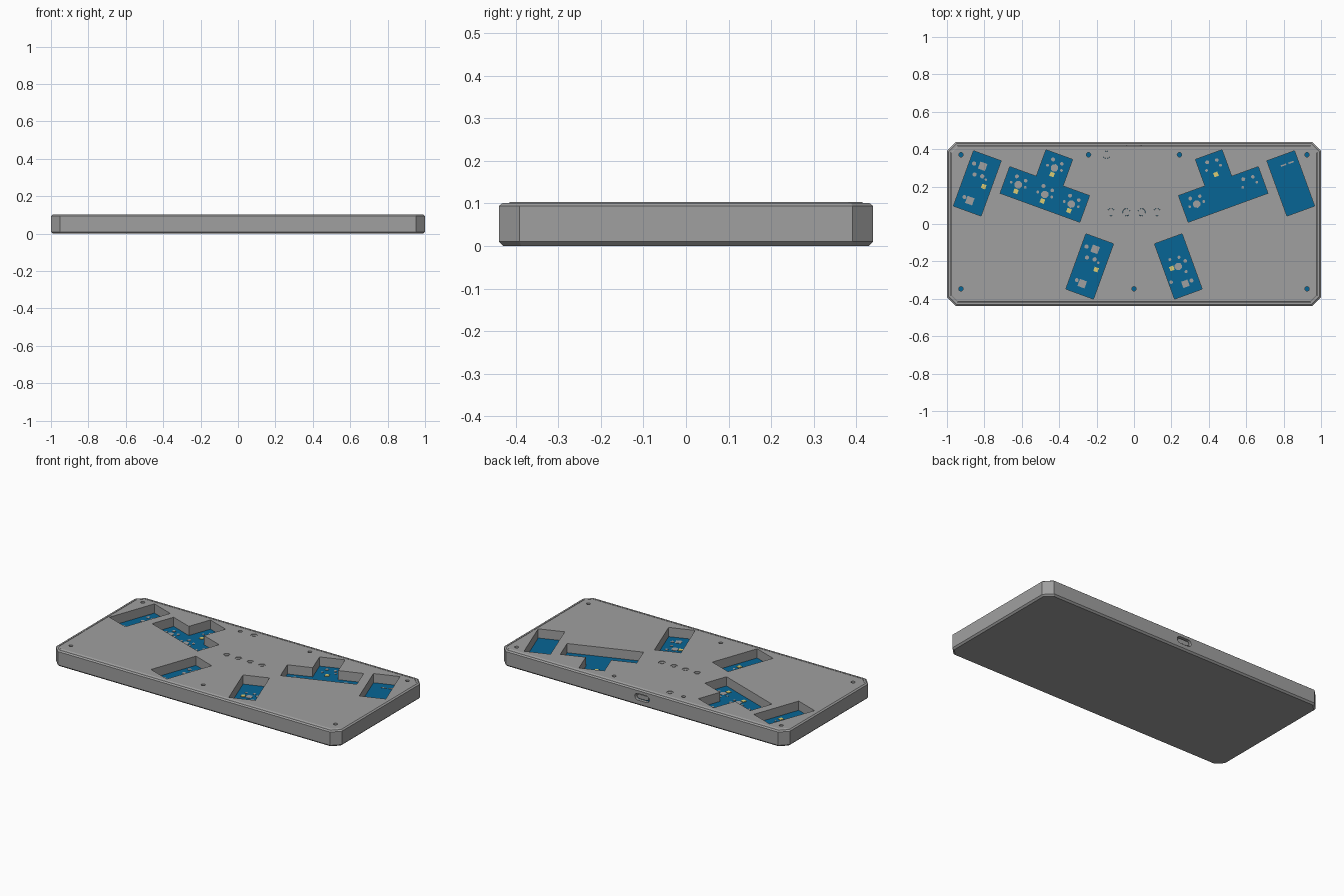
import bpy, bmesh
from math import radians, cos, sin, pi

cube = bpy.data.objects.get("Cube")
if cube:
    bpy.data.objects.remove(cube, do_unlink=True)


def material(name, rgb):
    m = bpy.data.materials.new(name)
    m.use_nodes = True
    m.diffuse_color = (*rgb, 1)
    m.node_tree.nodes["Principled BSDF"].inputs["Base Color"].default_value = (*rgb, 1)
    return m


GREY = material("case grey", (0.35, 0.35, 0.35))
BLUE = material("board blue", (0.002, 0.13, 0.3))
GOLD = material("pale gold", (0.72, 0.6, 0.17))


def loft(bm, rings):
    """Join equal-length rings of 3D points into a closed solid."""
    loops = [[bm.verts.new(p) for p in ring] for ring in rings]
    for a, b in zip(loops, loops[1:]):
        for i in range(len(a)):
            j = (i + 1) % len(a)
            bm.faces.new((a[i], a[j], b[j], b[i]))
    bm.faces.new(loops[0][::-1])
    bm.faces.new(loops[-1])


def prism(bm, outline, z0, z1):
    loft(bm, [[(x, y, z) for x, y in outline] for z in (z0, z1)])


def finish(bm, name, mat=None):
    bmesh.ops.recalc_face_normals(bm, faces=bm.faces)
    mesh = bpy.data.meshes.new(name)
    bm.to_mesh(mesh)
    bm.free()
    ob = bpy.data.objects.new(name, mesh)
    bpy.context.collection.objects.link(ob)
    if mat:
        mesh.materials.append(mat)
    return ob


def cut(ob, bm):
    """Subtract the solids in bm from ob."""
    cutter = finish(bm, "cutter")
    cutter.hide_render = True
    mod = ob.modifiers.new("cut", 'BOOLEAN')
    mod.operation, mod.solver, mod.object = 'DIFFERENCE', 'EXACT', cutter
    graph = bpy.context.evaluated_depsgraph_get()
    mesh = bpy.data.meshes.new_from_object(ob.evaluated_get(graph))
    ob.modifiers.clear()
    ob.data = mesh
    bpy.data.objects.remove(cutter, do_unlink=True)


def case_outline(d):
    """Rectangle with clipped corners, inset by d."""
    w, h, c = 1 - d, 0.439 - d, 0.048 - 0.586 * d
    quarter = [(w, h - c), (w - c, h)]
    return (quarter + [(-x, y) for x, y in quarter[::-1]]
            + [(-x, -y) for x, y in quarter] + [(x, -y) for x, y in quarter[::-1]])


def case_solid(levels):
    bm = bmesh.new()
    loft(bm, [[(x, y, z) for x, y in case_outline(d)] for d, z in levels])
    return bm


def disc(x, y, r, n=16):
    return [(x + r * cos(2 * pi * i / n), y + r * sin(2 * pi * i / n)) for i in range(n)]


def rect(w, h, x=0, y=0):
    return [(x + i * w / 2, y + j * h / 2) for i, j in ((-1, -1), (1, -1), (1, 1), (-1, 1))]


def place(outline, cx, cy, deg):
    """Turn an outline about its origin and move it."""
    c, s = cos(radians(deg)), sin(radians(deg))
    return [(cx + c * x - s * y, cy + s * x + c * y) for x, y in outline]


# Tray with bevelled rims and a hollow inside
tray = finish(case_solid([(0.01, 0), (0, 0.01), (0, 0.094), (0.009, 0.101), (0.02, 0.101),
                          (0.02, 0.025)]), "tray", GREY)

# Port opening in the back wall and its connector
port = [(s * (0.03 + 0.021 * cos(a * pi / 8)), s * 0.021 * sin(a * pi / 8))
        for s in (1, -1) for a in range(-4, 5)]
bm = bmesh.new()
loft(bm, [[(x, y, 0.055 + z) for x, z in port] for y in (0.408, 0.46)])
cut(tray, bm)
bm = bmesh.new()
loft(bm, [[(x * 0.8, y, 0.055 + z * 0.65) for x, z in port] for y in (0.40, 0.43)])
finish(bm, "port_connector", GREY)

# Deck with key openings, screw holes and button holes
deck = finish(case_solid([(0.021, 0.045), (0.021, 0.1), (0.027, 0.103)]), "deck", GREY)
P = 0.151
tee = [(-1.5, -.5), (1.5, -.5), (1.5, .5), (.5, .5), (.5, 1.5), (-.5, 1.5), (-.5, .5), (-1.5, .5)]
tee = [(x * P, y * P) for x, y in tee]
pair = rect(0.157, 0.314)
CLUSTER, OUTER, THUMB = (0.477, 0.158), (0.838, 0.217), (0.237, -0.227)
BUTTONS = [(x, 0.063) for x in (-0.123, -0.041, 0.041, 0.123)] + [(-0.147, 0.37)]
SCREWS = [(s * x, y) for s in (-1, 1) for x, y in ((0.925, 0.37), (0.243, 0.37), (0.925, -0.347))]
SCREWS.append((0, -0.347))

bm = bmesh.new()
for side in (-1, 1):
    for shape, (cx, cy) in ((tee, CLUSTER), (pair, OUTER), (pair, THUMB)):
        prism(bm, place(shape, side * cx, cy, side * 20), 0.03, 0.12)
for x, y in SCREWS:
    prism(bm, disc(x, y, 0.012), 0.03, 0.12)
for x, y in BUTTONS:
    prism(bm, disc(x, y, 0.02), 0.03, 0.12)
cut(deck, bm)

# Buttons standing in their holes
bm = bmesh.new()
for x, y in BUTTONS:
    loft(bm, [[(px, py, z) for px, py in disc(x, y, r)]
              for r, z in ((0.0195, 0.046), (0.0195, 0.1), (0.012, 0.1), (0.012, 0.103))])
finish(bm, "buttons", GREY)

# Circuit board, its grey contacts and gold pads
finish(case_solid([(0.022, 0.0255), (0.022, 0.0445)]), "circuit_board", BLUE)
contacts, pads = bmesh.new(), bmesh.new()


def contact(outline, at):
    prism(contacts, place(outline, *at), 0.044, 0.0465)


def contact_discs(spots, at):
    for x, y, r in spots:
        contact(disc(x, y, r, 8), at)


def pad(x, y, at):
    prism(pads, place(rect(0.024, 0.024, x, y), *at), 0.044, 0.048)


def switch_cell(at, centre, gold):
    """Contacts and pad under one key."""
    if centre:
        contact(disc(0, 0, 0.021, 8), at)
    if gold:
        pad(0, -0.037, at)
    contact_discs(((-0.04, 0, 0.008), (0.04, 0, 0.008), (-0.022, 0.04, 0.011),
                   (0.03, 0.034, 0.01)), at)


for side in (-1, 1):
    for u, v in ((-1, 0), (0, 0), (1, 0), (0, 1)):
        (cx, cy), = place([(u * P, v * P)], side * CLUSTER[0], CLUSTER[1], side * 20)
        left = side < 0
        if left or (u, v) != (0, 0):
            switch_cell((cx, cy, side * 20), left or u == -1, left or v == 1)

# Double-key openings on the -x side share one layout
for cx, cy in (OUTER, THUMB):
    at = (-cx, cy, -20)
    contact(rect(0.04, 0.04, -0.004, 0.096), at)
    contact(rect(0.04, 0.04, -0.006, -0.1), at)
    pad(0.038, -0.004, at)
    contact_discs(((-0.052, 0.094, 0.012), (-0.03, 0.04, 0.012), (0.012, 0.045, 0.012),
                   (-0.04, -0.092, 0.011), (0.036, 0.035, 0.007)), at)

# Double-key openings on the +x side
at = (*THUMB, 20)
pad(-0.036, 0.002, at)
contact(rect(0.036, 0.036, 0.004, -0.1), at)
contact_discs(((0, 0, 0.021), (0.04, -0.095, 0.011), (-0.065, -0.065, 0.01), (0.045, 0.015, 0.01),
               (0.02, 0.045, 0.009), (-0.03, 0.05, 0.008), (0.03, -0.04, 0.009)), at)
at = (*OUTER, 20)
for x in (-0.003, 0.04):
    contact(rect(0.03, 0.008, x, 0.105), at)

finish(contacts, "grey_contacts", GREY)
finish(pads, "gold_pads", GOLD)
